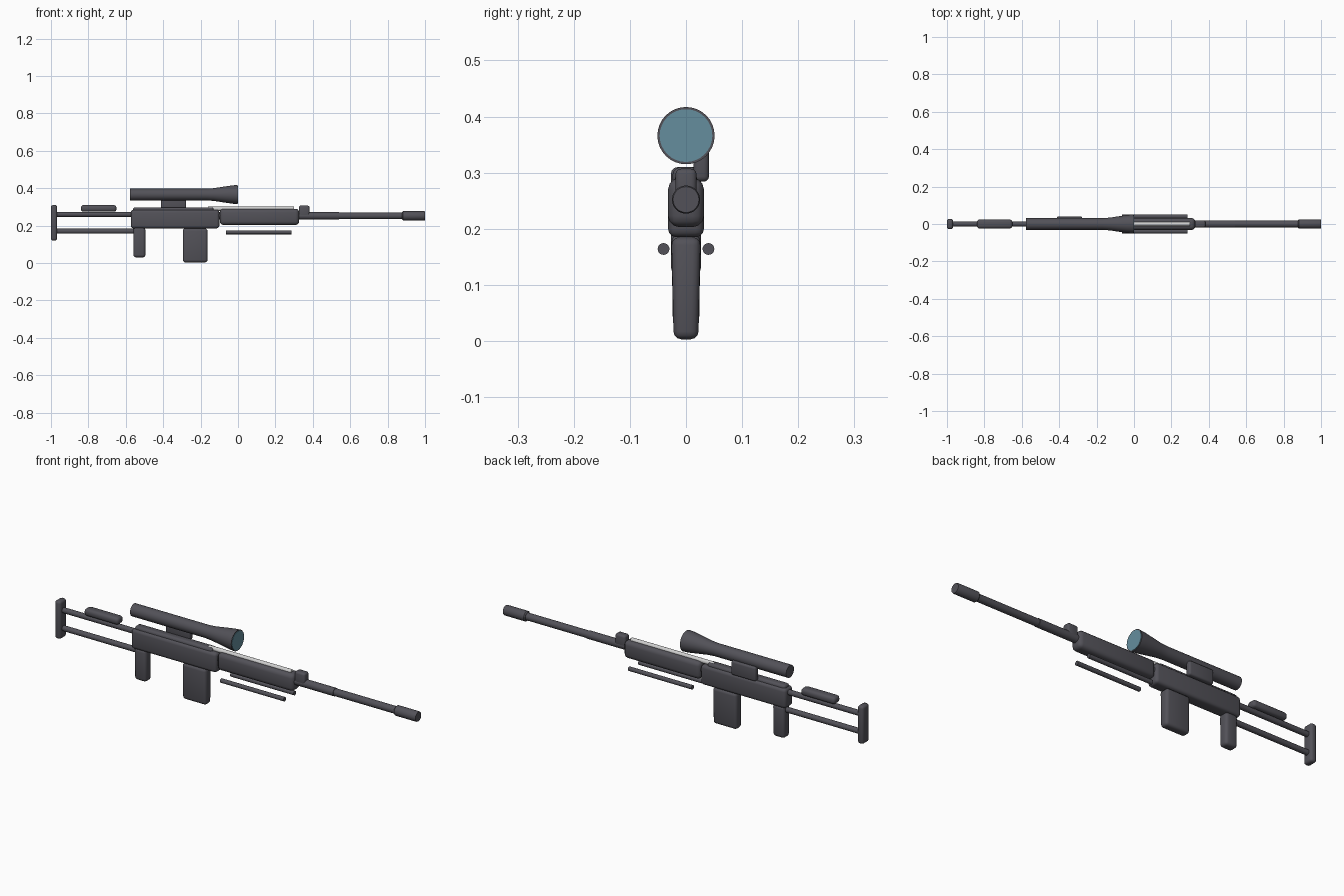
import bpy
import bmesh
import math
from mathutils import Matrix

cube = bpy.data.objects.get("Cube")
if cube:
    bpy.data.objects.remove(cube, do_unlink=True)


def material(name, rgb, rough=0.6):
    m = bpy.data.materials.new(name)
    m.use_nodes = True
    m.diffuse_color = (*rgb, 1)
    bsdf = m.node_tree.nodes["Principled BSDF"]
    bsdf.inputs["Base Color"].default_value = (*rgb, 1)
    bsdf.inputs["Roughness"].default_value = rough
    return m


GUNMETAL = material("gunmetal", (0.085, 0.083, 0.098))
STEEL = material("pale steel", (0.62, 0.62, 0.62))
GLASS = material("blue glass", (0.13, 0.27, 0.34))


def finish(name, bm, mat, smooth=True):
    bmesh.ops.recalc_face_normals(bm, faces=bm.faces)
    mesh = bpy.data.meshes.new(name)
    bm.to_mesh(mesh)
    bm.free()
    mesh.materials.append(mat)
    obj = bpy.data.objects.new(name, mesh)
    bpy.context.collection.objects.link(obj)
    if smooth:
        bpy.ops.object.select_all(action="DESELECT")
        obj.select_set(True)
        bpy.context.view_layer.objects.active = obj
        bpy.ops.object.shade_smooth_by_angle(angle=math.radians(35))
    return obj


def block(name, x, y, z, bevel, taper=1.0, mat=GUNMETAL):
    """Rounded box from (min, max) ranges; taper narrows the bottom in y."""
    bm = bmesh.new()
    bmesh.ops.create_cube(bm, size=1)
    for v in bm.verts:
        lower = v.co.z < 0
        v.co = [r[0] + (c + 0.5) * (r[1] - r[0]) for c, r in zip(v.co, (x, y, z))]
        if lower:
            v.co.y *= taper
    bmesh.ops.bevel(bm, geom=bm.edges[:], offset=bevel, segments=3,
                    profile=0.5, affect="EDGES", clamp_overlap=True)
    return finish(name, bm, mat)


def turned(name, profile, y, z, mat=GUNMETAL, sides=32):
    """Solid of revolution along x from (x, radius) points."""
    bm = bmesh.new()
    rings = []
    for px, r in profile:
        angles = [2 * math.pi * i / sides for i in range(sides)]
        rings.append([bm.verts.new((px, y + r * math.cos(a), z + r * math.sin(a)))
                      for a in angles])
    for a, b in zip(rings, rings[1:]):
        for i in range(sides):
            j = (i + 1) % sides
            bm.faces.new((a[i], a[j], b[j], b[i]))
    bm.faces.new(rings[0])
    bm.faces.new(rings[-1])
    return finish(name, bm, mat)


def rod(name, x0, x1, r, y, z, mat=GUNMETAL):
    return turned(name, [(x0, r), (x1, r)], y, z, mat, 20)


# Skeleton stock
block("butt_plate", (-1.0, -0.967), (-0.027, 0.027), (0.12, 0.31), 0.012)
rod("upper_stock_rod", -0.975, -0.56, 0.0135, 0, 0.26)
rod("lower_stock_rod", -0.975, -0.56, 0.0135, 0, 0.17)
block("cheek_rest", (-0.84, -0.65), (-0.024, 0.024), (0.274, 0.31), 0.014)

# Receiver, grip and magazine
block("receiver", (-0.573, -0.10), (-0.032, 0.032), (0.185, 0.284), 0.015)
block("receiver_cover", (-0.562, -0.13), (-0.021, 0.021), (0.26, 0.297), 0.012)
block("pistol_grip", (-0.56, -0.495), (-0.026, 0.026), (0.03, 0.19), 0.014, 0.9)
block("magazine", (-0.295, -0.163), (-0.026, 0.026), (0.003, 0.185), 0.014, 0.85)

# Fore-end, gas tube and front sight
block("handguard", (-0.097, 0.327), (-0.032, 0.032), (0.203, 0.29), 0.02)
rod("gas_tube", -0.16, 0.30, 0.011, 0, 0.29, STEEL)
block("front_sight", (0.325, 0.382), (-0.019, 0.019), (0.24, 0.307), 0.01)

# Barrel and muzzle
turned("barrel", [(-0.14, 0.02), (0.54, 0.02), (0.541, 0.018), (0.90, 0.018)], 0, 0.252)
turned("muzzle", [(0.878, 0.02), (0.883, 0.025), (0.995, 0.025), (1.0, 0.023)], 0, 0.252)

# Folded bipod legs
for side, y in (("left", 0.04), ("right", -0.04)):
    rod(side + "_bipod_leg", -0.065, 0.287, 0.0105, y, 0.164)

# Scope with side mount
turned("scope", [(-0.577, 0.031), (-0.17, 0.031), (-0.13, 0.034),
                 (-0.03, 0.049), (-0.002, 0.051)], 0, 0.366)
turned("scope_lens", [(-0.006, 0.047), (0.0, 0.047)], 0, 0.366, GLASS)
block("scope_mount", (-0.413, -0.277), (0.013, 0.041), (0.284, 0.355), 0.009)
